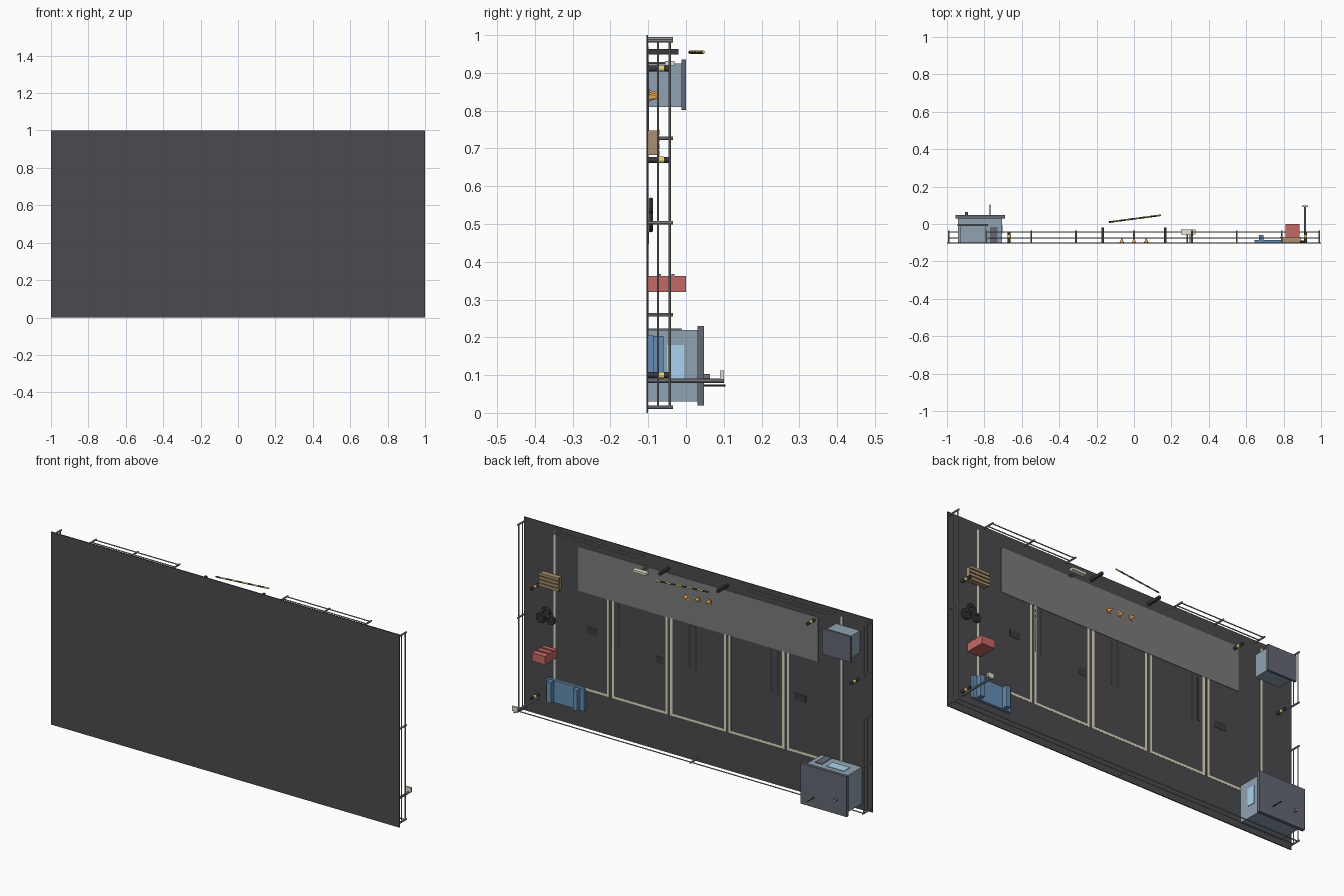
import bpy, bmesh, math
from mathutils import Vector, Matrix

if "Cube" in bpy.data.objects:
    bpy.data.objects.remove(bpy.data.objects["Cube"])

# The lot stands upright: ground plane is x-z, heights h grow towards +y
G = -0.1
COL = dict(asphalt=(.07, .07, .08), road=(.2, .2, .2), line=(.75, .7, .52), mark=(.045, .045, .05),
           dark=(.04, .04, .045), wall=(.28, .36, .44), roof=(.13, .14, .17), glass=(.4, .65, .85),
           metal=(.3, .31, .33), yellow=(.85, .65, .15), cream=(.8, .76, .62), wood=(.4, .28, .16),
           red=(.55, .14, .13), blue=(.13, .27, .45), orange=(.85, .4, .1))
mats = {}


def finish(name, bm, col):
    me = bpy.data.meshes.new(name)
    bm.to_mesh(me)
    bm.free()
    ob = bpy.data.objects.new(name, me)
    bpy.context.collection.objects.link(ob)
    if col not in mats:
        mats[col] = bpy.data.materials.new(col)
        mats[col].diffuse_color = (*COL[col], 1)
    me.materials.append(mats[col])
    return ob


def box(name, x0, x1, z0, z1, h0, h1, col):
    bm = bmesh.new()
    bmesh.ops.create_cube(bm, size=1)
    bmesh.ops.scale(bm, vec=(x1 - x0, h1 - h0, z1 - z0), verts=bm.verts)
    bmesh.ops.translate(bm, vec=((x0 + x1) / 2, G + (h0 + h1) / 2, (z0 + z1) / 2), verts=bm.verts)
    return finish(name, bm, col)


def rod(name, a, b, r, col, r2=None, n=10):
    """Cylinder or cone between two (x, z, h) points."""
    p, q = (Vector((v[0], G + v[2], v[1])) for v in (a, b))
    d = q - p
    bm = bmesh.new()
    bmesh.ops.create_cone(bm, cap_ends=True, segments=n, radius1=r, radius2=r if r2 is None else r2,
                          depth=d.length)
    m = Matrix.Translation((p + q) / 2) @ d.to_track_quat('Z', 'Y').to_matrix().to_4x4()
    bmesh.ops.transform(bm, matrix=m, verts=bm.verts)
    return finish(name, bm, col)


# Ground slab and entrance lane
box("ground", -1, 1, 0, 1, -.005, 0, "asphalt")
box("lane", -.69, .69, .70, .93, 0, .002, "road")

# Parking bays: two side lines and an end line each
for i in range(5):
    c = -.67 + i * .335
    for s in (-1, 1):
        outer = (i == 0 and s < 0) or (i == 4 and s > 0)
        x = c + s * .154
        box("bay_line", x - .006, x + .006, .2, .97 if outer else .70, 0, .001, "line")
    box("bay_end_line", c - .16, c + .16, .195, .207, 0, .001, "line")

# Tyre tracks and drain patches
for c in (.475, .03, -.44):
    for s in (-1, 1):
        box("tyre_track", c + s * .018 - .006, c + s * .018 + .006, .465, .69, 0, .001, "mark")
for x, z, w in ((.61, .51, .03), (.22, .465, .022), (-.585, .485, .033)):
    box("drain", x - w, x + w, z - .018, z + .018, 0, .0015, "mark")


# Fences: posts with two rails
def fence(points):
    for x, z in points:
        rod("fence_post", (x, z, 0), (x, z, .066), .0045, "metal", n=8)
    for h in (.026, .057):
        rod("fence_rail", (*points[0], h), (*points[-1], h), .0028, "metal", n=8)


fence([(-.99, .015), (0, .015), (.99, .015)])
fence([(.99, .015), (.99, .503), (.99, .985)])
fence([(-.99, .015), (-.99, .26), (-.99, .503)])
fence([(-.99, .727), (-.99, .985)])
for s in (-1, 1):
    fence([(s * .79, .99), (s * .55, .99), (s * .31, .99)])

# Main building
box("building_walls", -.94, -.705, .03, .22, 0, .13, "wall")
box("building_roof", -.955, -.69, .02, .23, .13, .147, "roof")
box("building_door", -.77, -.73, .219, .223, 0, .085, "roof")
box("building_window", -.9, -.8, .219, .223, .04, .09, "glass")
box("building_side_window", -.706, -.702, .09, .18, .05, .095, "glass")
rod("roof_antenna", (-.77, .073, .147), (-.77, .073, .205), .0025, "dark", n=8)
rod("roof_vent", (-.895, .095, .147), (-.895, .095, .163), .008, "metal")

# Gatehouse
box("gatehouse_walls", -.93, -.79, .81, .925, 0, .088, "wall")
box("gatehouse_roof", -.945, -.78, .802, .935, .088, .1, "roof")

# Gate posts and raised striped barrier
for x in (-.167, .167):
    box("gate_post", x - .006, x + .006, .949, .963, 0, .08, "dark")
N = 10
for i in range(N):
    a, b = i / N, (i + 1) / N
    rod("barrier_stripe", (-.135 + .28 * a, .955, .11 + .037 * a), (-.135 + .28 * b, .955, .11 + .037 * b),
        .0045, "yellow" if i % 2 else "dark", n=4)

# Sign board by the gate
box("sign_board", .25, .33, .92, .932, .045, .07, "cream")
for x in (.285, .3):
    rod("sign_leg", (x, .926, 0), (x, .926, .05), .003, "metal", n=8)

# Bollards with a yellow band
for x, z in ((-.917, .67), (.917, .67), (.917, .10), (-.667, .912)):
    rod("bollard", (x, z, 0), (x, z, .06), .008, "dark", n=12)
    rod("bollard_band", (x, z, .028), (x, z, .042), .0088, "yellow", n=12)

# Lamp post
rod("lamp_post", (.915, .085, 0), (.915, .085, .2), .006, "metal")
box("lamp_head", .898, .93, .088, .112, .19, .2, "cream")

# Slatted wooden crate
box("crate", .785, .89, .683, .748, 0, .024, "wood")
for i in range(4):
    box("crate_slat", .78, .895, .68 + i * .0187, .694 + i * .0187, .024, .03, "wood")

# Loose tyres
for x, z in ((.868, .543), (.9, .505), (.842, .51)):
    bm = bmesh.new()
    rings = []
    for r, h in ((.012, 0), (.024, 0), (.027, .006), (.024, .012), (.012, .012)):
        rings.append([bm.verts.new((x + r * math.cos(t * math.tau / 16), G + h + .001,
                                    z + r * math.sin(t * math.tau / 16))) for t in range(16)])
    for k in range(5):
        A, B = rings[k], rings[(k + 1) % 5]
        for t in range(16):
            u = (t + 1) % 16
            bm.faces.new((A[t], A[u], B[u], B[t]))
    bmesh.ops.recalc_face_normals(bm, faces=bm.faces)
    finish("tyre", bm, "dark")

# Red cabinet with ribs on its upper side
box("cabinet", .81, .885, .32, .363, 0, .1, "red")
for h in (.03, .065):
    box("cabinet_rib", .812, .883, .363, .367, h - .004, h + .004, "red")

# Blue pallet with two raised bars
box("pallet", .645, .865, .09, .205, 0, .014, "blue")
for x in (.68, .83):
    box("pallet_bar", x - .012, x + .012, .095, .203, .014, .04, "blue")

# Traffic cones
for x, z in ((-.065, .845), (0, .84), (.065, .835)):
    box("cone_base", x - .012, x + .012, z - .012, z + .012, .002, .005, "orange")
    rod("cone", (x, z, .005), (x, z, .028), .009, "orange", r2=.002)

for m in bpy.data.materials:
    if m.users and not m.is_grease_pencil:
        m.use_nodes = True
        m.node_tree.nodes["Principled BSDF"].inputs["Base Color"].default_value = m.diffuse_color
